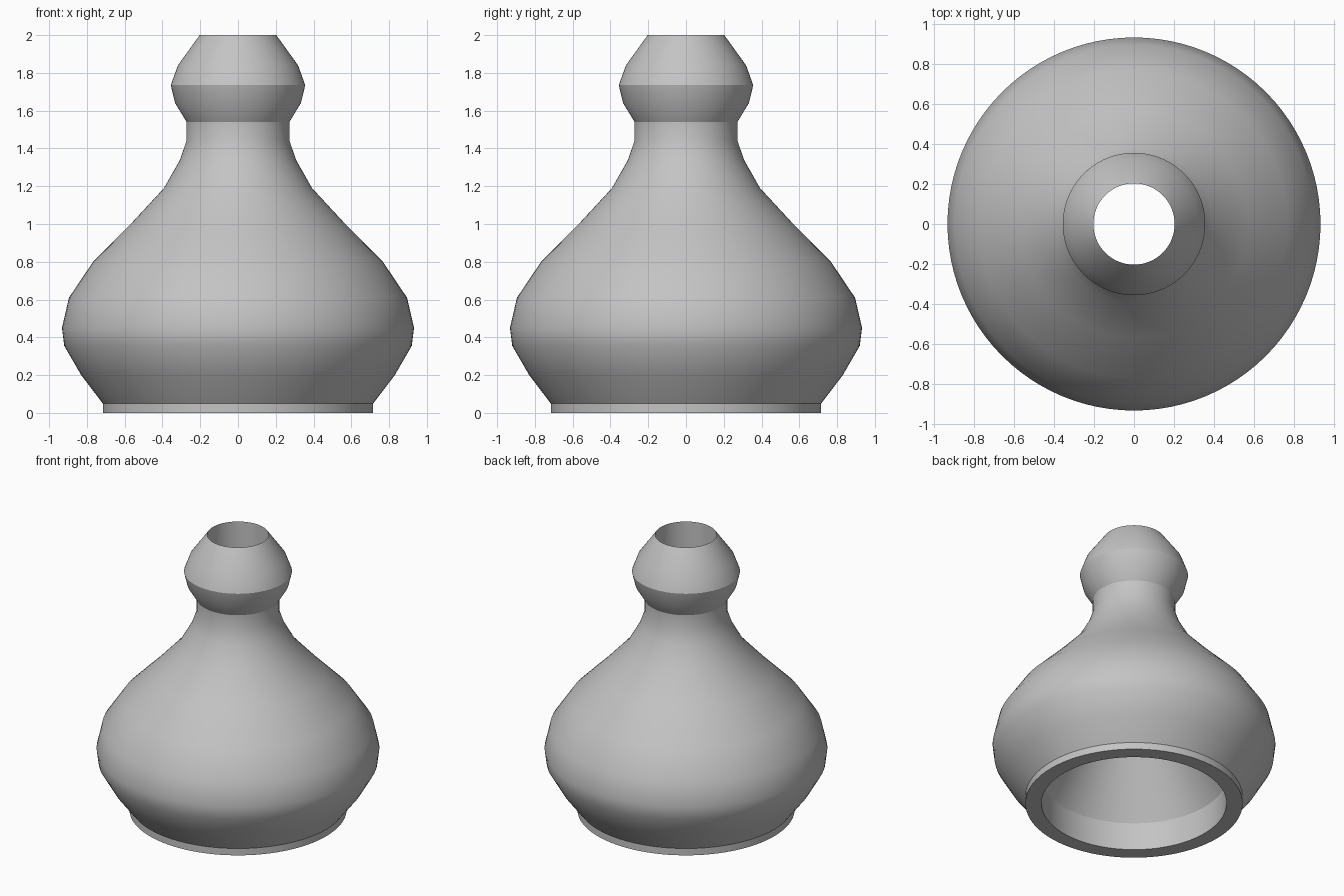
import bpy
import bmesh
from math import radians, tau
from mathutils import Matrix

default_cube = bpy.data.objects.get("Cube")
if default_cube:
    bpy.data.objects.remove(default_cube, do_unlink=True)

SEGMENTS = 96

# Flat grey finish
grey = bpy.data.materials.new("plain grey")
grey.use_nodes = True
colour = (0.55, 0.55, 0.55, 1.0)
grey.diffuse_color = colour
grey.node_tree.nodes["Principled BSDF"].inputs["Base Color"].default_value = colour

# Outer wall from base to lip, as (radius, height)
outer_wall = [
    (0.716, 0.0), (0.716, 0.05), (0.83, 0.2), (0.92, 0.355),
    (0.932, 0.45), (0.895, 0.61), (0.767, 0.8), (0.568, 1.0),
    (0.392, 1.19), (0.307, 1.34), (0.272, 1.443), (0.272, 1.54),
    (0.333, 1.64), (0.356, 1.735), (0.318, 1.84), (0.203, 2.0),
]

# Bore from lip down: straight channel, funnel, straight socket
bore = [(0.203, 0.9), (0.61, 0.2), (0.61, 0.0)]


def lathe(name, profile, material):
    """Revolve a closed profile around the vertical axis."""
    bm = bmesh.new()
    rings = []
    for radius, height in profile:
        ring = bmesh.ops.create_circle(
            bm, segments=SEGMENTS, radius=radius,
            matrix=Matrix.Translation((0, 0, height)))["verts"]
        rings.append(ring)
    for lower, upper in zip(rings, rings[1:] + rings[:1]):
        for i in range(SEGMENTS):
            j = (i + 1) % SEGMENTS
            bm.faces.new((lower[i], lower[j], upper[j], upper[i]))
    bmesh.ops.recalc_face_normals(bm, faces=bm.faces)
    mesh = bpy.data.meshes.new(name)
    bm.to_mesh(mesh)
    bm.free()
    mesh.materials.append(material)
    obj = bpy.data.objects.new(name, mesh)
    bpy.context.collection.objects.link(obj)
    return obj


body = lathe("hollow_flask_body", outer_wall + bore, grey)

# Smooth around the body, crisp at the base, neck and bulb edges
bpy.ops.object.select_all(action='DESELECT')
body.select_set(True)
bpy.context.view_layer.objects.active = body
bpy.ops.object.shade_smooth_by_angle(angle=radians(28))
